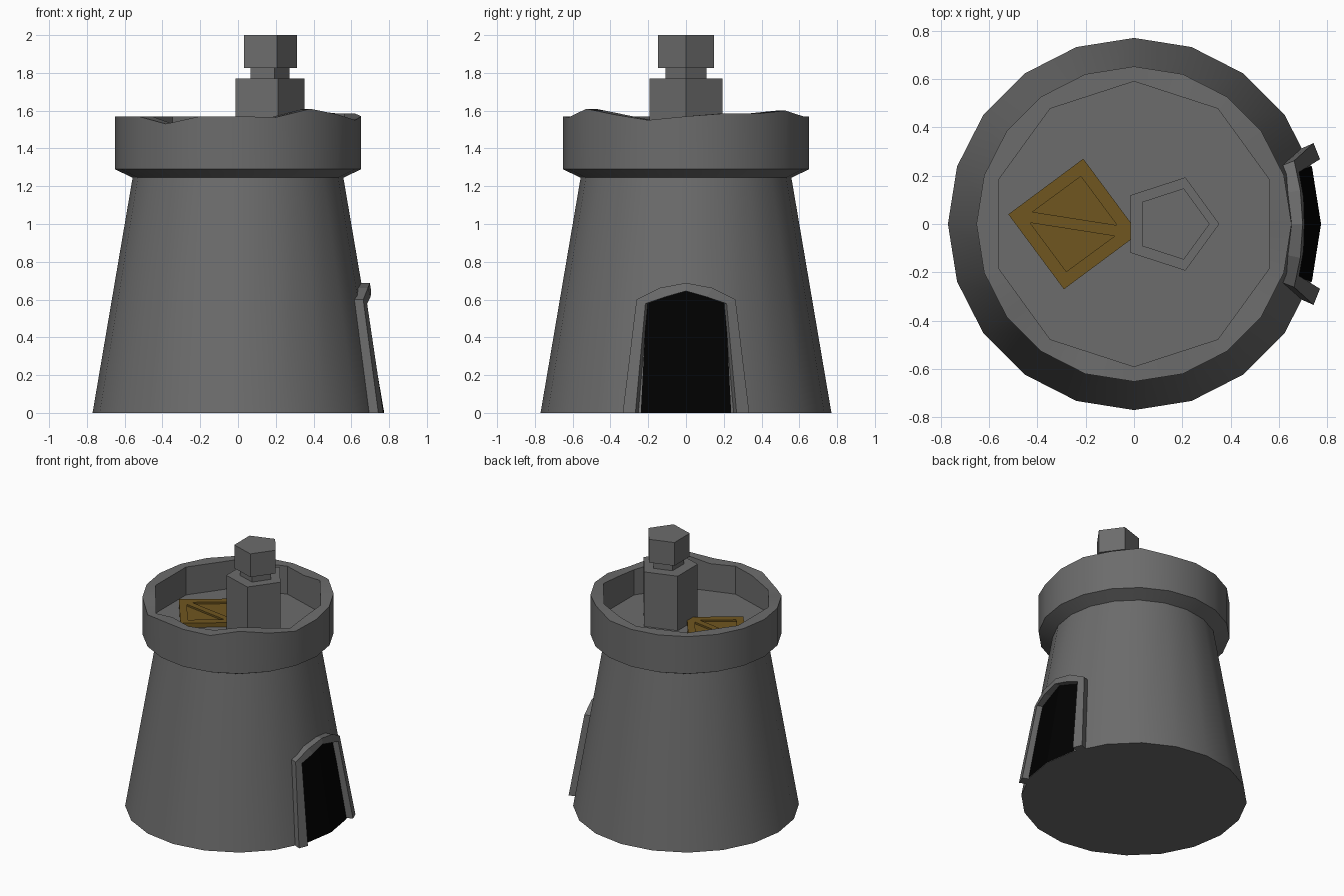
import bpy, bmesh
from math import sin, cos, asin, pi, radians

if "Cube" in bpy.data.objects:
    bpy.data.objects.remove(bpy.data.objects["Cube"])


def material(name, rgb):
    m = bpy.data.materials.new(name)
    m.diffuse_color = (*rgb, 1)
    m.use_nodes = True
    m.node_tree.nodes["Principled BSDF"].inputs["Base Color"].default_value = m.diffuse_color
    return m


def make(name, verts, faces, mat=None, smooth=False):
    me = bpy.data.meshes.new(name)
    me.from_pydata(verts, [], faces)
    bm = bmesh.new()
    bm.from_mesh(me)
    bmesh.ops.remove_doubles(bm, verts=bm.verts, dist=1e-4)
    bmesh.ops.recalc_face_normals(bm, faces=bm.faces)
    bm.to_mesh(me)
    bm.free()
    ob = bpy.data.objects.new(name, me)
    bpy.context.collection.objects.link(ob)
    me.materials.append(mat or stone)
    if smooth:
        bpy.ops.object.select_all(action='DESELECT')
        ob.select_set(True)
        bpy.context.view_layer.objects.active = ob
        bpy.ops.object.shade_smooth_by_angle(angle=radians(30))
    return ob


def loft(name, rings, **kw):
    """Closed skin through rings of equal length, capped at both ends."""
    n = len(rings[0])
    verts = [v for r in rings for v in r]
    faces = [(k * n + i, k * n + (i + 1) % n, (k + 1) * n + (i + 1) % n, (k + 1) * n + i)
             for k in range(len(rings) - 1) for i in range(n)]
    faces += [tuple(range(n)), tuple(range(len(verts) - n, len(verts)))]
    return make(name, verts, faces, **kw)


def ring(r, z, n=20, cx=0):
    return [(cx + r * cos(2 * pi * i / n), r * sin(2 * pi * i / n), z) for i in range(n)]


stone = material("dark_stone", (0.15, 0.15, 0.15))
brown = material("hatch_wood", (0.16, 0.093, 0.014))
black = material("doorway_dark", (0.0, 0.0, 0.0))
FLOOR = 1.36

# Tower: tapered wall, flared rim with a worn uneven top, ten-sided well
top = [1.57] * 20
for i, z in {1: 1.585, 2: 1.585, 3: 1.6, 13: 1.53, 16: 1.565, 17: 1.61, 18: 1.58, 19: 1.55}.items():
    top[i] = z
outer = [(x, y, top[i]) for i, (x, y, _) in enumerate(ring(0.652, 0))]
well = []
for i in range(20):
    r = 0.59 * (1 if i % 2 else cos(pi / 10))
    well.append((r * cos(pi * i / 10), r * sin(pi * i / 10), top[i]))
well_floor = [(x, y, FLOOR) for x, y, _ in well]
loft("tower", [ring(0.77, 0), ring(0.558, 1.245), ring(0.652, 1.29), outer, well, well_floor],
     smooth=True)

# Five-sided chimney with a neck and a cap
loft("chimney", [ring(r, z, 5, cx) for r, z, cx in
                 [(0.203, FLOOR - 0.01, 0.15), (0.203, 1.77, 0.15), (0.115, 1.77, 0.158),
                  (0.115, 1.825, 0.158), (0.155, 1.825, 0.158), (0.155, 2.0, 0.158)]])

# Trapdoor: square slab split by a diagonal, one sunken triangle each side
verts, faces = [], []
for s in (1, -1):
    tri = [(-0.27, 0.04), (0.04, 0.27), (0.27, -0.04)]
    inner = [(-0.17, 0.05), (0.03, 0.197), (0.18, -0.005)]
    b = len(verts)
    for pts, z in [(tri, FLOOR - 0.01), (tri, 1.393), (inner, 1.393), (inner, 1.38)]:
        verts += [(-0.25 + s * x, s * y, z) for x, y in pts]
    for k in range(3):
        for i in range(3):
            j = (i + 1) % 3
            if k == 0 and i == 2:      # no wall along the diagonal
                continue
            faces.append((b + 3 * k + i, b + 3 * k + j, b + 3 * k + 3 + j, b + 3 * k + 3 + i))
    faces += [(b, b + 1, b + 2), (b + 9, b + 10, b + 11)]
make("trapdoor", verts, faces, mat=brown)


# Door frame: arch wrapped on the sloped wall and pushed out radially
def wall(z):
    return 0.77 - 0.212 * z / 1.245


def on_wall(y, z, off):
    a = asin(y / (wall(z) + 0.045))
    r = wall(z) + off
    return (r * cos(a), r * sin(a), z)


def arch(half):
    return half + [(-y, z) for y, z in half[-2::-1]]


out_line = arch([(-0.335, 0), (-0.262, 0.6), (-0.14, 0.662), (0, 0.688)])
in_line = arch([(-0.268, 0), (-0.215, 0.578), (-0.11, 0.614), (0, 0.645)])
sections = [[on_wall(*o, -0.02), on_wall(*o, 0.045), on_wall(*i, 0.045), on_wall(*i, -0.02)]
            for o, i in zip(out_line, in_line)]
loft("door_frame", sections)

# Dark doorway lying on the two wall facets inside the frame
pts = []
for a, z in [(-pi / 10, 0.59), (0, 0.655), (pi / 10, 0.59)]:
    for h in (0.0, z):
        r = wall(h) + 0.004
        pts.append((r * cos(a), r * sin(a), h))
make("doorway", pts, [(0, 2, 3, 1), (2, 4, 5, 3)], mat=black)
